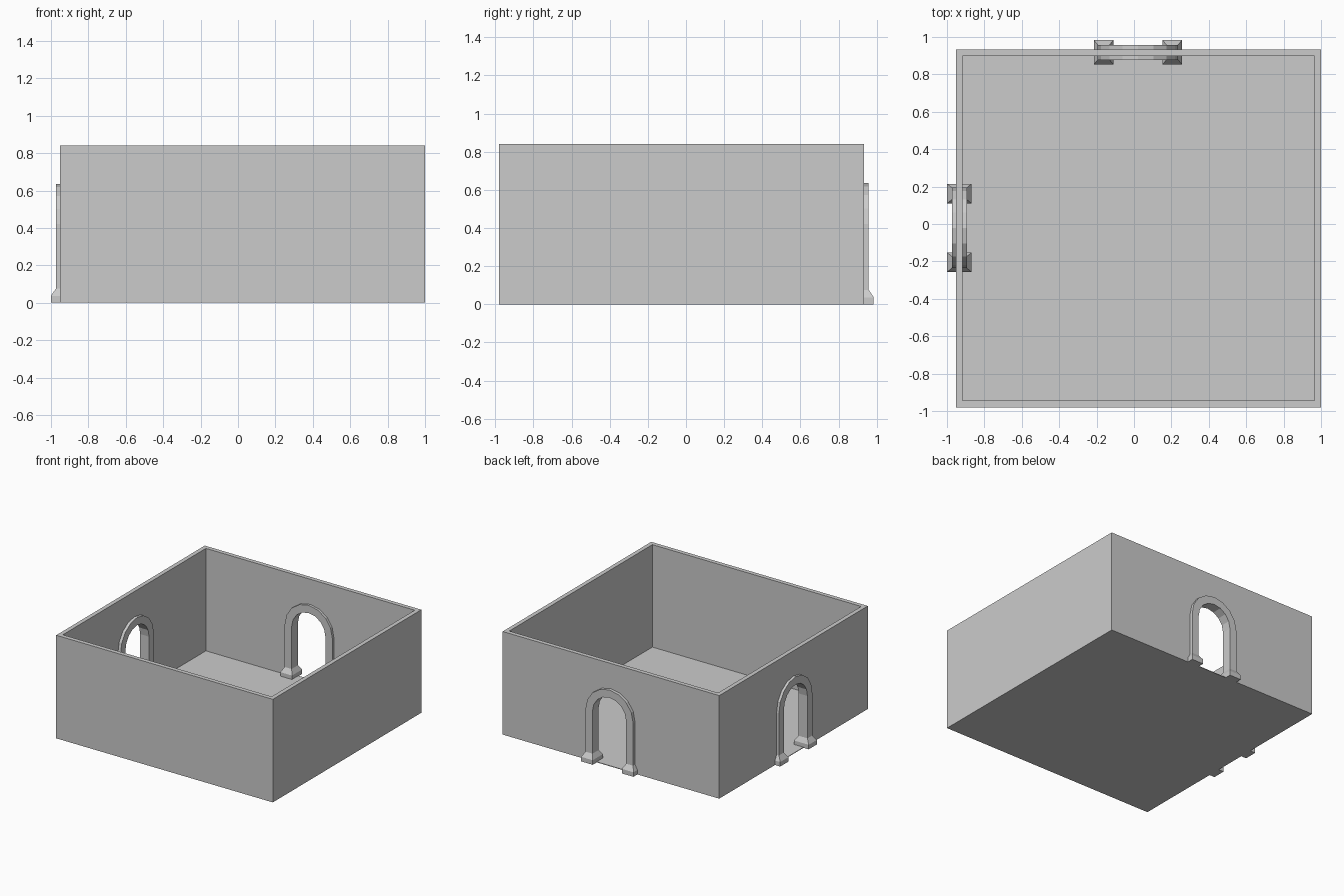
import bpy, bmesh, math
from mathutils import Matrix

if "Cube" in bpy.data.objects:
    bpy.data.objects.remove(bpy.data.objects["Cube"])

X0, X1, Y0, Y1 = -0.953, 1.0, -0.98, 0.933   # outer room extents
H, T, FLOOR = 0.84, 0.035, 0.005             # wall height, wall thickness, floor
R_OUT, R_IN, SPRING, DEPTH = 0.215, 0.152, 0.42, 0.08
PLACES = {
    "back": Matrix.Translation((0.021, 0.918, 0)),
    "left": Matrix.Translation((-0.934, -0.021, 0)) @ Matrix.Rotation(math.pi / 2, 4, 'Z'),
}


def finish(name, bm, matrix=Matrix()):
    bmesh.ops.transform(bm, matrix=matrix, verts=bm.verts)
    bmesh.ops.recalc_face_normals(bm, faces=bm.faces)
    mesh = bpy.data.meshes.new(name)
    bm.to_mesh(mesh)
    bm.free()
    obj = bpy.data.objects.new(name, mesh)
    bpy.context.collection.objects.link(obj)
    return obj


def rect(bm, x0, x1, y0, y1, z):
    return [bm.verts.new(p) for p in ((x0, y0, z), (x1, y0, z), (x1, y1, z), (x0, y1, z))]


def bridge(bm, a, b):
    for i in range(len(a)):
        j = (i + 1) % len(a)
        bm.faces.new((a[i], a[j], b[j], b[i]))


def loft(bm, sections):
    # closed solid through a list of matching loops
    for a, b in zip(sections, sections[1:]):
        bridge(bm, a, b)
    bm.faces.new(sections[0])
    bm.faces.new(sections[-1])


def arch_path(r, z0, n=8):
    arc = [(r * math.cos(math.pi * i / n), SPRING + r * math.sin(math.pi * i / n)) for i in range(n + 1)]
    return [(r, z0)] + arc + [(-r, z0)]


# floor slab
bm = bmesh.new()
loft(bm, [rect(bm, X0, X1, Y0, Y1, z) for z in (0, FLOOR)])
finish("floor", bm)

# four walls as one hollow ring
bm = bmesh.new()
loops = [rect(bm, X0 + t, X1 - t, Y0 + t, Y1 - t, z) for t, z in ((0, FLOOR), (0, H), (T, H), (T, FLOOR))]
for k in range(4):
    bridge(bm, loops[k], loops[(k + 1) % 4])
walls = finish("walls", bm)

for side, matrix in PLACES.items():
    # doorway opening cut through the wall
    bm = bmesh.new()
    path = arch_path((R_IN + R_OUT) / 2, -0.1)
    loft(bm, [[bm.verts.new((u, v, z)) for u, z in path] for v in (-0.1, 0.1)])
    cutter = finish(side + "_door_cutter", bm, matrix)
    cutter.hide_render = True
    mod = walls.modifiers.new(side + "_doorway", 'BOOLEAN')
    mod.operation, mod.solver, mod.object = 'DIFFERENCE', 'EXACT', cutter
    bpy.context.view_layer.objects.active = walls
    bpy.ops.object.modifier_apply(modifier=mod.name)
    bpy.data.objects.remove(cutter)

    # arched door surround
    bm = bmesh.new()
    d = DEPTH / 2
    sections = []
    for (uo, zo), (ui, zi) in zip(arch_path(R_OUT, 0.075), arch_path(R_IN, 0.075)):
        sections.append([bm.verts.new(p) for p in ((uo, -d, zo), (uo, d, zo), (ui, d, zi), (ui, -d, zi))])
    loft(bm, sections)
    finish(side + "_door_arch", bm, matrix)

    # flared plinth under each leg
    for s, label in ((-1, "a"), (1, "b")):
        bm = bmesh.new()
        secs = []
        for g, gd, z in ((0.021, 0.026, 0), (0.021, 0.026, 0.037), (0, 0, 0.075)):
            lo, hi = sorted((s * (R_IN - g), s * (R_OUT + g)))
            secs.append(rect(bm, lo, hi, -d - gd, d + gd, z))
        loft(bm, secs)
        finish(f"{side}_plinth_{label}", bm, matrix)
